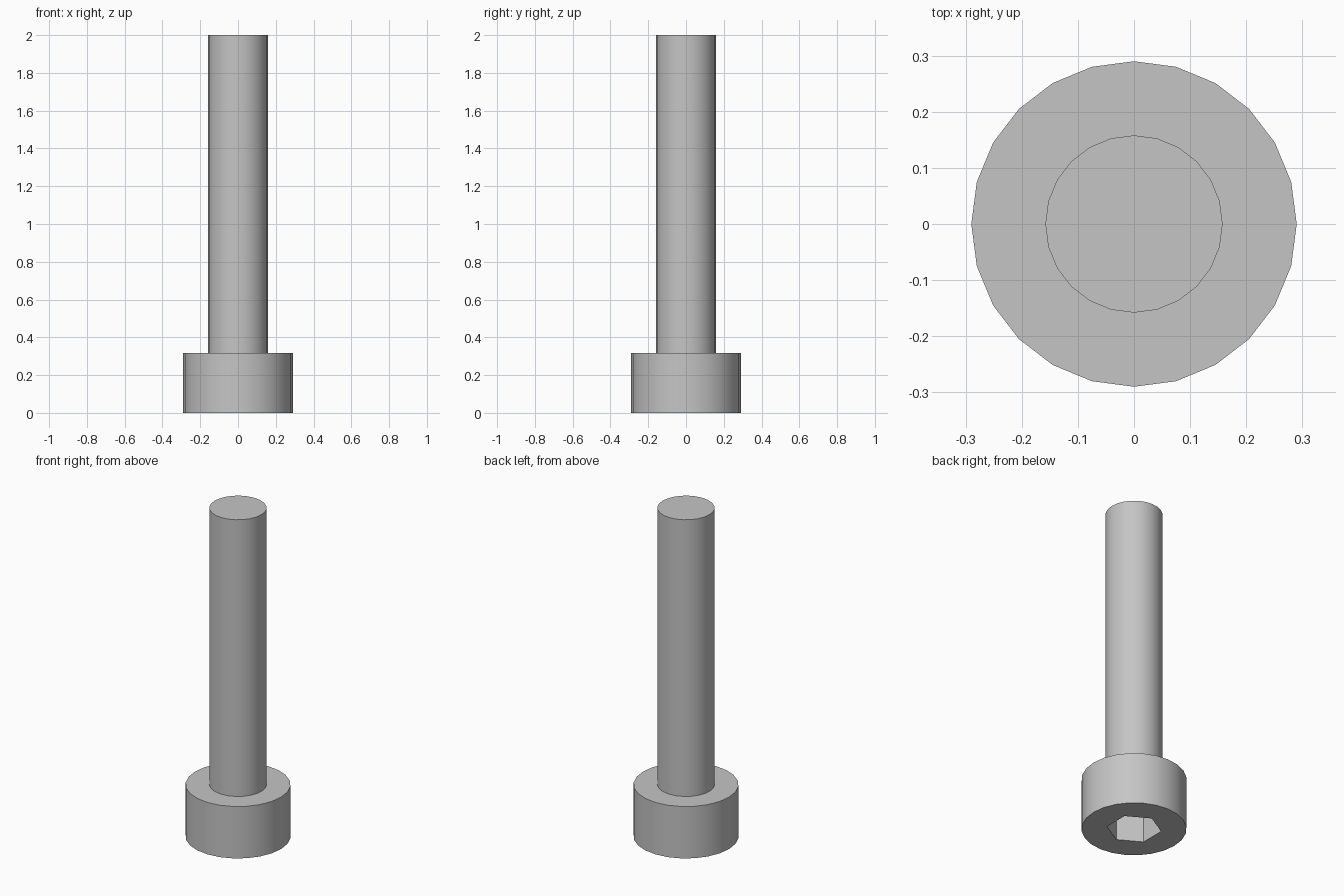
import bpy, bmesh, math

if "Cube" in bpy.data.objects:
    bpy.data.objects.remove(bpy.data.objects["Cube"], do_unlink=True)

SIDES = 24
HEAD_R, SHANK_R, SOCKET_R = 0.29, 0.158, 0.152
HEAD_H, LENGTH, SOCKET_DEPTH = 0.316, 2.0, 0.21

steel = bpy.data.materials.new("grey steel")
steel.use_nodes = True
steel.diffuse_color = (0.56, 0.56, 0.56, 1)
steel.node_tree.nodes["Principled BSDF"].inputs["Base Color"].default_value = (0.56, 0.56, 0.56, 1)


def ring(bm, radius, z, sides=SIDES, turn=0.0):
    """A closed loop of edges at height z."""
    verts = [bm.verts.new((radius * math.cos(turn + math.tau * i / sides),
                           radius * math.sin(turn + math.tau * i / sides), z))
             for i in range(sides)]
    return verts, [bm.edges.new((verts[i], verts[(i + 1) % sides])) for i in range(sides)]


def wall(bm, a, b):
    """Quads between two rings of equal count."""
    n = len(a[0])
    for i in range(n):
        j = (i + 1) % n
        bm.faces.new((a[0][i], a[0][j], b[0][j], b[0][i]))


def finish(bm, name):
    bmesh.ops.recalc_face_normals(bm, faces=bm.faces[:])
    mesh = bpy.data.meshes.new(name)
    bm.to_mesh(mesh)
    bm.free()
    obj = bpy.data.objects.new(name, mesh)
    bpy.context.collection.objects.link(obj)
    mesh.materials.append(steel)
    bpy.ops.object.select_all(action='DESELECT')
    obj.select_set(True)
    bpy.context.view_layer.objects.active = obj
    bpy.ops.object.shade_smooth_by_angle(angle=math.radians(30))
    return obj


# Cylindrical head with a hexagonal socket in its underside
bm = bmesh.new()
rim_low = ring(bm, HEAD_R, 0)
rim_high = ring(bm, HEAD_R, HEAD_H)
socket_mouth = ring(bm, SOCKET_R, 0, 6, math.pi / 6)
socket_floor = ring(bm, SOCKET_R, SOCKET_DEPTH, 6, math.pi / 6)
wall(bm, rim_low, rim_high)
wall(bm, socket_mouth, socket_floor)
bm.faces.new(socket_floor[0])
bm.faces.new(rim_high[0])
# Bottom face around the socket: four rim segments per hexagon side
for k in range(6):
    a, b = socket_mouth[0][k], socket_mouth[0][(k + 1) % 6]
    start = 2 + 4 * k
    arc = [rim_low[0][(start + s) % SIDES] for s in range(5)]
    bm.faces.new([a] + arc + [b])
finish(bm, "screw_head")

# Plain shank rising from the head
bm = bmesh.new()
foot = ring(bm, SHANK_R, HEAD_H)
tip = ring(bm, SHANK_R, LENGTH)
wall(bm, foot, tip)
bm.faces.new(tip[0])
# Closed foot keeps the shank solid
bm.faces.new(foot[0])
finish(bm, "screw_shank")
